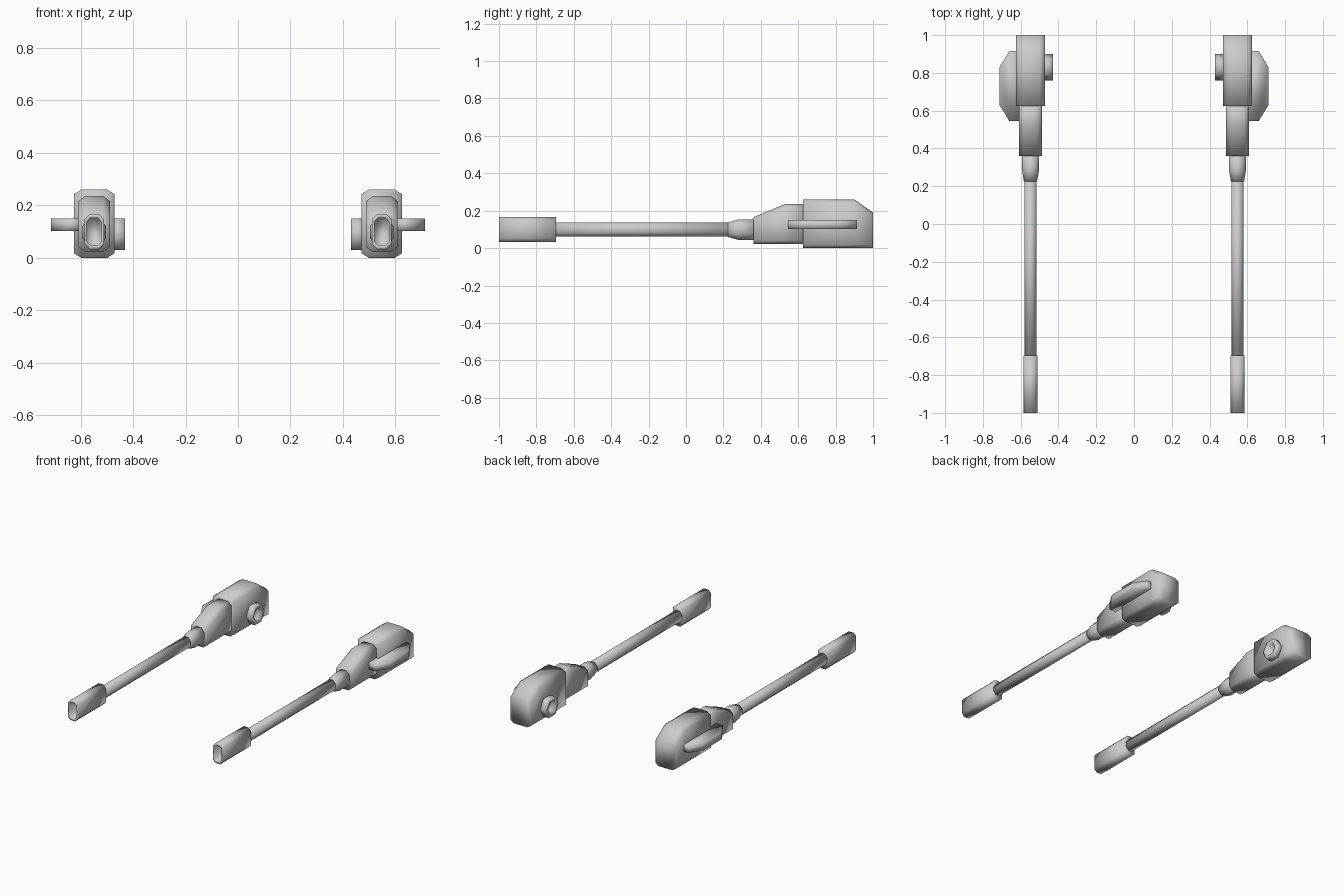
import bpy, bmesh, math

cube = bpy.data.objects.get("Cube")
if cube:
    bpy.data.objects.remove(cube, do_unlink=True)

grey = bpy.data.materials.new("plain_grey")
grey.use_nodes = True
GREY = (0.6, 0.6, 0.6, 1)
grey.diffuse_color = GREY
grey.node_tree.nodes["Principled BSDF"].inputs["Base Color"].default_value = GREY


def skin(name, rings):
    """Bridge a list of equal rings, cap both ends, mirror to the other side."""
    bm = bmesh.new()
    loops = [[bm.verts.new(p) for p in ring] for ring in rings]
    n = len(loops[0])
    for a, b in zip(loops, loops[1:]):
        for i in range(n):
            j = (i + 1) % n
            bm.faces.new((a[i], a[j], b[j], b[i]))
    bm.faces.new(loops[0])
    bm.faces.new(loops[-1])
    bmesh.ops.recalc_face_normals(bm, faces=bm.faces)
    for f in bm.faces:
        f.smooth = True
    mesh = bpy.data.meshes.new(name)
    bm.to_mesh(mesh)
    bm.free()
    mesh.materials.append(grey)
    obj = bpy.data.objects.new(name, mesh)
    bpy.context.collection.objects.link(obj)
    obj.modifiers.new("mirror", "MIRROR").use_mirror_merge = False


def section(y, width, z0, z1, cx, cz, x=0.548):
    """Rectangle with cut corners, standing across the gun's length."""
    x0, x1 = x - width / 2, x + width / 2
    return [(x0 + cx, y, z0), (x1 - cx, y, z0), (x1, y, z0 + cz), (x1, y, z1 - cz),
            (x1 - cx, y, z1), (x0 + cx, y, z1), (x0, y, z1 - cz), (x0, y, z0 + cz)]


def hexagon(x, radius, y=0.83, z=0.09):
    return [(x, y + radius * math.cos(i * math.pi / 3), z + radius * math.sin(i * math.pi / 3))
            for i in range(6)]


# Rear body with sloped back
skin("rear_body", [section(y, 0.155, 0, top, 0.028, 0.018)
                   for y, top in ((0.625, 0.26), (0.9, 0.26), (1.0, 0.19))])

# Tapered middle housing
skin("middle_housing", [section(y, 0.12, 0.022, top, 0.025, 0.02)
                        for y, top in ((0.36, 0.165), (0.53, 0.236), (0.64, 0.236))])

# Collar and barrel
skin("barrel_collar", [section(0.225, 0.07, 0.06, 0.138, 0.02, 0.022),
                       section(0.28, 0.088, 0.044, 0.152, 0.025, 0.03),
                       section(0.37, 0.088, 0.044, 0.152, 0.025, 0.03)])
skin("barrel", [section(y, 0.064, 0.062, 0.137, 0.019, 0.022) for y in (-0.71, 0.24)])

# Hollow muzzle: outside, then back down the bore
skin("muzzle", [section(-0.695, 0.076, 0.032, 0.167, 0.02, 0.02),
                section(-1.0, 0.076, 0.032, 0.167, 0.02, 0.02),
                section(-1.0, 0.056, 0.048, 0.151, 0.014, 0.014),
                section(-0.8, 0.056, 0.048, 0.151, 0.014, 0.014)])

# Flat side fin on the outer face
outline = ((0.6, 0.545), (0.66, 0.545), (0.712, 0.63), (0.712, 0.83), (0.66, 0.915), (0.6, 0.915))
skin("side_fin", [[(x, y, z) for x, y in outline] for z in (0.102, 0.15)])

# Hollow hexagonal knob on the inner face
skin("hex_knob", [hexagon(0.485, 0.07), hexagon(0.43, 0.07),
                  hexagon(0.43, 0.046), hexagon(0.46, 0.046)])
